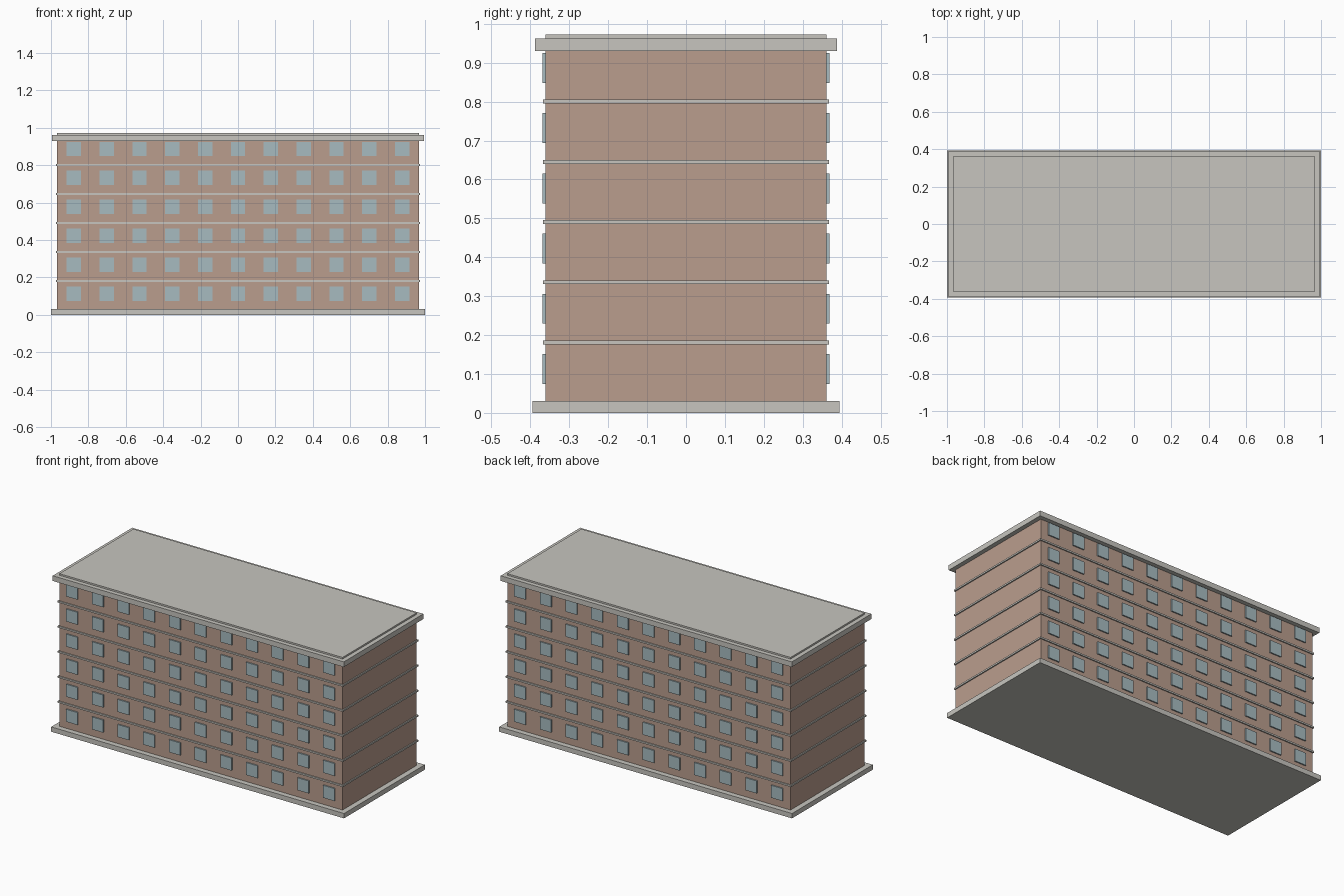
import bpy
import bmesh
from mathutils import Matrix, Vector

cube = bpy.data.objects.get("Cube")
if cube:
    bpy.data.objects.remove(cube, do_unlink=True)


def make_material(name, rgb):
    mat = bpy.data.materials.new(name)
    mat.use_nodes = True
    color = (*rgb, 1.0)
    mat.diffuse_color = color
    mat.node_tree.nodes["Principled BSDF"].inputs["Base Color"].default_value = color
    return mat


brick = make_material("brick", (0.49, 0.34, 0.27))
concrete = make_material("concrete", (0.57, 0.56, 0.52))
glass = make_material("window_glass", (0.39, 0.50, 0.53))


def boxes(name, mat, items):
    """One object made of boxes, each given as (centre, size)."""
    bm = bmesh.new()
    for centre, size in items:
        matrix = Matrix.Translation(centre) @ Matrix.Diagonal(Vector((*size, 1)))
        bmesh.ops.create_cube(bm, size=1, matrix=matrix)
    mesh = bpy.data.meshes.new(name)
    bm.to_mesh(mesh)
    bm.free()
    mesh.materials.append(mat)
    obj = bpy.data.objects.new(name, mesh)
    bpy.context.collection.objects.link(obj)
    return obj


def slab(name, mat, half_x, half_y, bottom, top):
    return boxes(name, mat, [((0, 0, (bottom + top) / 2),
                              (2 * half_x, 2 * half_y, top - bottom))])


HALF_X, HALF_Y = 0.967, 0.361
FLOORS, COLUMNS = 6, 11
FLOOR_STEP, COLUMN_STEP = 0.1547, 0.1755

# Main volume, plinth and roof
slab("base_plinth", concrete, 1.0, 0.394, 0, 0.03)
slab("brick_walls", brick, HALF_X, HALF_Y, 0.03, 0.93)
slab("roof_cornice", concrete, 0.994, 0.388, 0.93, 0.962)
slab("roof_cap", concrete, HALF_X, HALF_Y, 0.962, 0.972)

# Ledges between the floors
for floor in range(1, FLOORS):
    z = 0.0265 + floor * FLOOR_STEP
    slab(f"floor_ledge_{floor}", concrete, HALF_X + 0.007, HALF_Y + 0.007,
         z - 0.005, z + 0.005)

# Window grids on the two long sides
for name, side in (("front_windows", -1), ("back_windows", 1)):
    boxes(name, glass, [
        (((col - (COLUMNS - 1) / 2) * COLUMN_STEP, side * (HALF_Y + 0.001),
          0.113 + floor * FLOOR_STEP), (0.077, 0.013, 0.077))
        for floor in range(FLOORS) for col in range(COLUMNS)])
